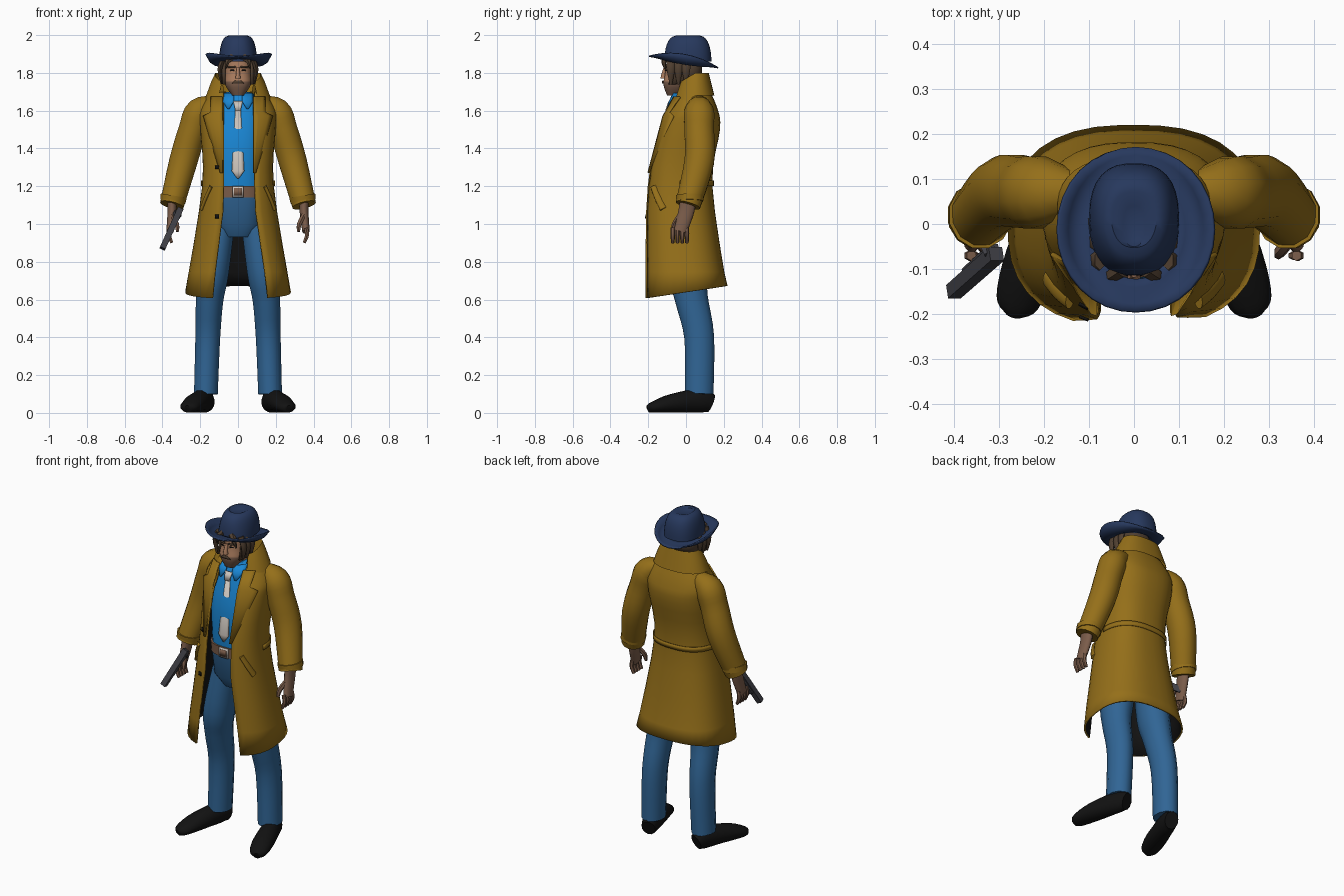
import bpy, bmesh
from math import sin, cos, acos, copysign, radians, pi, tau
from mathutils import Vector

if "Cube" in bpy.data.objects:
    bpy.data.objects.remove(bpy.data.objects["Cube"])


def material(name, red, green, blue):
    colour = (red, green, blue, 1)
    made = bpy.data.materials.new(name)
    made.use_nodes = True
    made.diffuse_color = colour
    shader = made.node_tree.nodes["Principled BSDF"]
    shader.inputs["Base Color"].default_value = colour
    shader.inputs["Roughness"].default_value = .8
    return made


COAT = material("mustard coat", .3, .16, .01)
FELT = material("navy felt", .02, .04, .11)
DENIM = material("blue denim", .03, .13, .3)
COTTON = material("bright blue cotton", .01, .24, .66)
PALE = material("pale grey", .6, .55, .5)
BROWN = material("weathered brown", .2, .11, .07)
BLACK = material("black", .006, .006, .006)
SKIN = material("skin", .4, .2, .11)
HAIR = material("brown hair", .08, .05, .03)
METAL = material("gunmetal", .05, .05, .06)

SIDES = (("left", 1), ("right", -1))
ROUND = .8  # how boxy the body sections are


def build(name, rings, *materials, closed=True, capped=True, thickness=0, offset=1):
    """Skin a list of point rings into one smooth object."""
    bm = bmesh.new()
    rows = [[bm.verts.new(point) for point in ring] for ring in rings]
    count = len(rows[0])
    for low, high in zip(rows, rows[1:]):
        for i in range(count if closed else count - 1):
            j = (i + 1) % count
            bm.faces.new((low[i], low[j], high[j], high[i]))
    if closed and capped:
        bm.faces.new(rows[0])
        bm.faces.new(rows[-1])
        bmesh.ops.recalc_face_normals(bm, faces=bm.faces)
    mesh = bpy.data.meshes.new(name)
    bm.to_mesh(mesh)
    bm.free()
    part = bpy.data.objects.new(name, mesh)
    bpy.context.collection.objects.link(part)
    for entry in materials:
        mesh.materials.append(entry)
    bpy.ops.object.select_all(action='DESELECT')
    part.select_set(True)
    bpy.context.view_layer.objects.active = part
    bpy.ops.object.shade_smooth_by_angle(angle=radians(50))
    if thickness:
        solid = part.modifiers.new("thickness", 'SOLIDIFY')
        solid.thickness, solid.offset = thickness, offset
        solid.material_offset = len(materials) - 1
    return part


def smooth(points, steps=4):
    """Pass a rounded path through a few points of any size."""
    padded = [points[0], *points, points[-1]]
    path = []
    for a, b, c, d in zip(padded, padded[1:], padded[2:], padded[3:]):
        for t in (i / steps for i in range(steps)):
            path.append([q + t / 2 * (r - p + t * (2*p - 5*q + 4*r - s + t * (3*(q - r) + s - p)))
                         for p, q, r, s in zip(a, b, c, d)])
    return path + [points[-1]]


def tube(name, points, colour, sides=12, flat=1, reference=(0, 1, 0)):
    """Sweep an oval along points of x, y, z, radius and an optional second radius."""
    path = points if sides == 4 else smooth(points)
    spine = [Vector(point[:3]) for point in path]
    rings = []
    for i, point in enumerate(path):
        along = spine[min(i + 1, len(path) - 1)] - spine[max(i - 1, 0)]
        across = Vector(reference).cross(along).normalized()
        out = along.cross(across).normalized()
        turns = [tau * (j + .5) / sides for j in range(sides)]
        rings.append([spine[i] + across * point[3] * cos(turn) + out * point[-1] * flat * sin(turn)
                      for turn in turns])
    return build(name, rings, colour)


def pair(name, points, *options, **more):
    """Make a left tube and its mirrored right one."""
    for label, side in SIDES:
        tube(label + "_" + name, [(side * x, *rest) for x, *rest in points], *options, **more)


def section(table, z):
    """Read the body section at a height."""
    for low, high in zip(table, table[1:]):
        if z <= high[0]:
            break
    share = min(1, max(0, (z - low[0]) / (high[0] - low[0])))
    return [z] + [a + (b - a) * share for a, b in zip(low[1:], high[1:])]


def around(row, turn, grow=0):
    """Point on a section: height, half width, front and back."""
    z, width, front, back = row
    c, s = cos(turn), sin(turn)
    depth = (back - front) / 2 + grow
    return Vector((copysign(abs(c) ** ROUND, c) * (width + grow),
                   (front + back) / 2 + copysign(abs(s) ** ROUND, s) * depth, z))


def arc(row, start, end, grow=0, count=30):
    return [around(row, start + (end - start) * i / count, grow) for i in range(count + 1)]


def turn_at(row, x):
    return acos(min(1, abs(x) / row[1]) ** (1 / ROUND))


def surface(table, x, z):
    row = section(table, z)
    return around(row, -turn_at(row, x)).y


def body(name, rows, colour, grow=0):
    return build(name, [arc(row, 0, tau, grow)[:-1] for row in rows], colour)


def strip(name, rows, table, colour, x=0, side=0, lift=.003, thickness=.006):
    """Plate lying on a body front; rows of height and half width."""
    rings = []
    for z, half in rows:
        spread = [x + side * half + half * i / 2 for i in range(-2, 3)]
        rings.append([(px, surface(table, px, z) - lift, z) for px in spread])
    build(name, rings, colour, closed=False, thickness=thickness)


# Body sections, from the bottom up
coat = smooth([(.64, .28, -.23, .22), (1.2, .19, -.21, .14), (1.5, .2, -.15, .18),
               (1.6, .2, -.1, .17), (1.7, .14, -.05, .13)])
shirt = smooth([(1.1, .13, -.12, .1), (1.4, .14, -.13, .12), (1.6, .13, -.09, .11), (1.7, .06, -.05, .07)])
head = smooth([(1.68, .03, -.1, -.04), (1.74, .07, -.12, .04), (1.8, .07, -.11, .07), (1.9, .07, -.1, .07)])

# Open coat with a dark lining; the opening widens to the hem
rings = []
for row in coat:
    gap = .09 + max(0, 1.1 - row[0]) * .15
    rings.append(arc(row, -turn_at(row, gap), pi + turn_at(row, gap * .85)))
for point in rings[0]:
    point.z += point.y * .15
build("coat", rings, COAT, BLACK, closed=False, thickness=.01, offset=-1)
waist = [arc(section(coat, z), 0, pi, .003) for z in (1.2, 1.23)]
build("back_waist_band", waist, COAT, closed=False, thickness=.004)

# Folded collar, lower towards the throat
rings = [arc(row, -.9, pi + .9) for row in (
    (1.68, .17, -.09, .15), (1.76, .14, -.06, .13), (1.8, .12, -.04, .12), (1.7, .1, -.03, .1))]
for ring in rings:
    for point in ring:
        point.z -= max(0, .05 - point.y) * .6
build("coat_collar", rings, COAT, closed=False)

# Coat details
for label, side in SIDES:
    strip(label + "_lapel", [(1.27, .005), (1.57, .05), (1.59, .03), (1.67, .03)],
          coat, COAT, side * .08, side, thickness=.009)
flap = [around(section(coat, 1.2 - .06 * i), .2 * i - .8) for i in range(3)]
pair("pocket_flap", [(*point, .01) for point in flap], COAT, flat=2)
for z in (1.3, 1.04):
    strip("coat_button", [(z - .01, .01), (z + .01, .01)], coat, BLACK, -.11)

# Sleeves and hands
pair("sleeve", [(.1, .07, 1.65, .03), (.2, .07, 1.6, .075), (.24, .07, 1.5, .077),
                (.29, .07, 1.33, .077), (.35, .01, 1.1, .065)], COAT, flat=1.05)
pair("cuff_strap", [(.34, .02, 1.15, .072), (.345, .02, 1.12, .07)], COAT, flat=1.05)
pair("palm", [(.35, .01, 1.12, .025), (.35, 0, 1.06, .024), (.36, -.03, .96, .02)], BROWN, flat=1.8)
for i in range(4):
    y = .025 * i - .07
    pair(f"finger_{i}", [(.36, y, .98, .012), (.365, y, .94, .012), (.35, y, .9, .009)], BROWN, 6)
pair("thumb", [(.35, -.03, 1.05, .014), (.325, -.06, 1, .014), (.32, -.07, .96, .009)], BROWN, 6)

# Trousers and shoes
body("hips", [(.93, .08, -.07, .08), (1, .13, -.11, .11), (1.16, .14, -.13, .11)], DENIM)
pair("leg", [(.08, .01, 1.05, .07), (.13, .01, .75, .085), (.15, .03, .6, .075),
             (.16, .07, .4, .068), (.17, .07, .1, .065)], DENIM, flat=1.2)
shoe = [(-.16, .04, .05), (-.1, .05, .065), (.06, .06, .05), (.16, .05, .03), (.19, .02, .02)]
pair("shoe", [(.21 + .3 * along, -.02 - .95 * along, height, width, height)
              for along, width, height in shoe], BLACK, reference=(0, 0, 1))

# Shirt, tie and belt
body("shirt", shirt, COTTON)
for label, side in SIDES:
    strip(label + "_shirt_collar", [(1.61, .005), (1.65, .03), (1.69, .03)],
          shirt, COTTON, side * .05, lift=.012)
strip("tie", [(1.24, .004), (1.28, .033), (1.61, .014)], shirt, PALE, lift=.008)
strip("tie_knot", [(1.6, .014), (1.65, .025)], shirt, PALE, lift=.014)
body("belt", [section(shirt, z) for z in (1.14, 1.2)], BROWN, .01)
strip("belt_buckle", [(1.14, .03), (1.2, .03)], shirt, PALE, lift=.012)
strip("buckle_centre", [(1.15, .02), (1.19, .02)], shirt, BROWN, lift=.016)

# Neck and head, with stubble on the jaw
tube("neck", [(0, .01, 1.66, .05), (0, 0, 1.76, .05)], SKIN)
skull = body("head", head, SKIN)
skull.data.materials.append(BROWN)
for face in skull.data.polygons:
    face.material_index = int(face.center.z < 1.76 and face.center.y < .03)
tube("nose", [(0, -.11, 1.83, .008), (0, -.12, 1.79, .012), (0, -.12, 1.77, .016)], SKIN, 8)
strip("moustache", [(1.743, .033), (1.76, .015)], head, HAIR, thickness=.004)
for label, side in SIDES:
    strip(label + "_eye", [(1.81, .011), (1.817, .009)], head, BLACK, side * .03, thickness=.002)
    strip(label + "_brow", [(1.827, .02), (1.836, .019)], head, HAIR, side * .032)

# Hair around the back with loose locks at the sides
build("hair", [arc(section(head, z), -.5, pi + .5, .015) for z in (1.74, 1.8, 1.88)],
      HAIR, closed=False, thickness=.01, offset=-1)
for i in range(3):
    y = .04 * i - .08
    pair(f"hair_lock_{i}", [(.075, y, 1.88, .014), (.096, y, 1.82, .014), (.088, y, 1.74, .004)],
         HAIR, 6, flat=1.6)
pair("fringe", [(.03, -.1, 1.885, .02), (.055, -.117, 1.86, .014), (.066, -.11, 1.82, .004)], HAIR, 6)

# Hat: brim tilted back with curled sides, and a pinched crown
rings = []
for t in (i / 4 for i in range(5)):
    ring = []
    for turn in (tau * i / 32 for i in range(32)):
        x, y = (.09 + .08 * t) * cos(turn), (.11 + .073 * t) * sin(turn) - .012
        curl = (.08 * t ** 3 - .04 * t) * cos(turn) ** 2
        ring.append((x + .004, y, 1.859 - y / 6 + curl))
    rings.append(ring)
build("hat_brim", rings, FELT, capped=False, thickness=.007)
crown = []
for t in (radians(10 * i) for i in range(9)):
    size = cos(t) ** .4
    crown.append((1.86 + .14 * sin(t), .1 * size, .01 - .125 * size, .01 + .125 * size))
crown.append((1.985, .025, -.05, .04))
rings = [arc(row, 0, tau)[:-1] for row in crown]
for ring in rings:
    for point in ring:
        point.x *= 1 + min(0, point.y) * (point.z - 1.85) * 15
build("hat_crown", rings, FELT)

# Pistol in the right hand
tube("pistol_slide", [(-.305, -.066, 1.08, .023), (-.4, -.15, .87, .022)], METAL, 4)
tube("pistol_frame", [(-.31, -.055, 1.06, .016), (-.37, -.11, .93, .016)], METAL, 4)
tube("pistol_grip", [(-.315, -.07, 1.06, .02), (-.35, 0, 1.01, .02)], METAL, 4, 1.3, (0, 0, 1))
